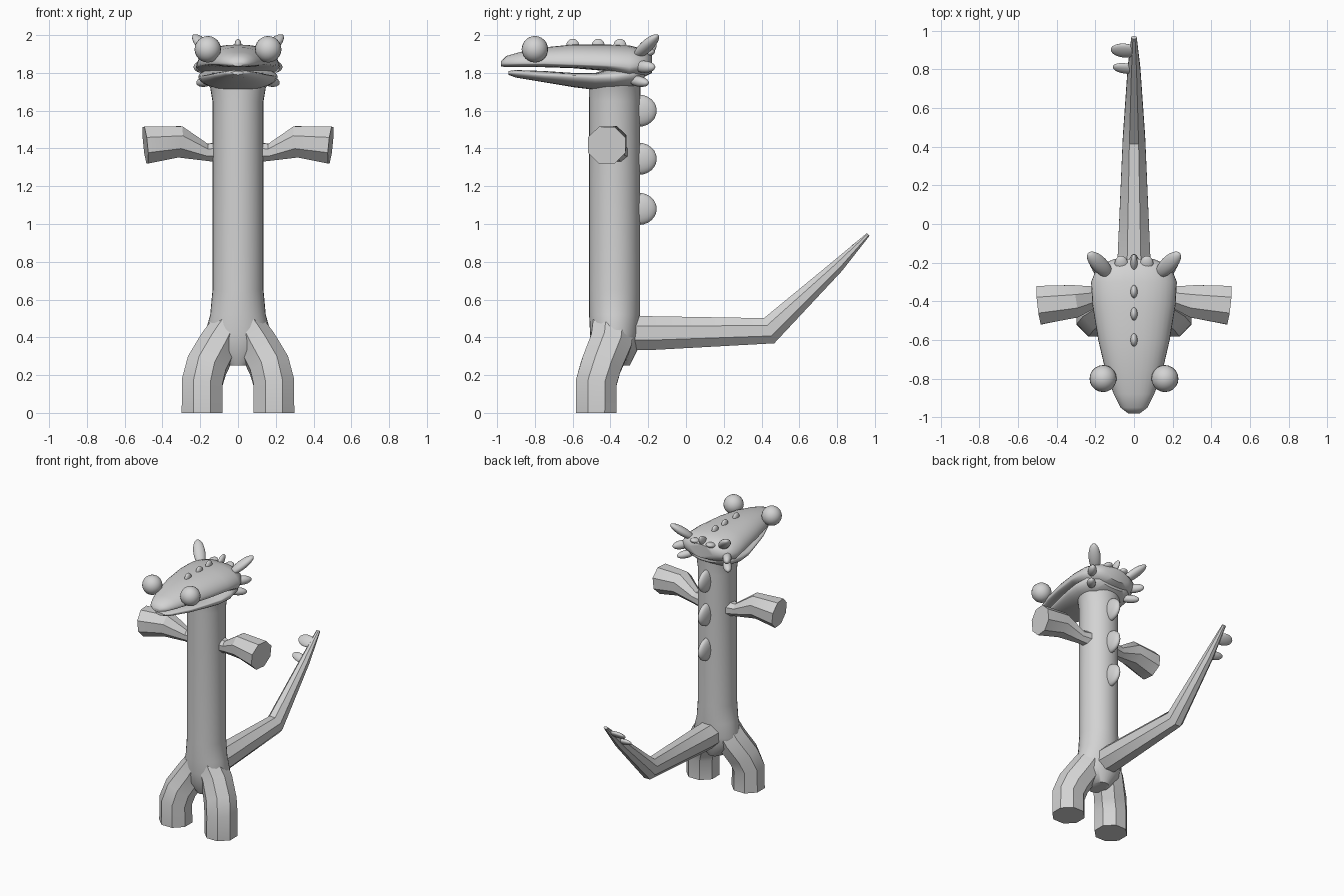
import bpy, bmesh, math
from mathutils import Vector, Matrix

cube = bpy.data.objects.get("Cube")
if cube:
    bpy.data.objects.remove(cube, do_unlink=True)

GREY = (0.65, 0.65, 0.65, 1)
mat = bpy.data.materials.new("plain_grey")
mat.use_nodes = True
mat.diffuse_color = GREY
bsdf = next(n for n in mat.node_tree.nodes if n.type == 'BSDF_PRINCIPLED')
bsdf.inputs["Base Color"].default_value = GREY


def finish(name, bm, angle):
    bmesh.ops.recalc_face_normals(bm, faces=bm.faces)
    mesh = bpy.data.meshes.new(name)
    bm.to_mesh(mesh)
    bm.free()
    mesh.materials.append(mat)
    ob = bpy.data.objects.new(name, mesh)
    bpy.context.collection.objects.link(ob)
    bpy.ops.object.select_all(action='DESELECT')
    ob.select_set(True)
    bpy.context.view_layer.objects.active = ob
    bpy.ops.object.shade_smooth_by_angle(angle=math.radians(angle))


def loft(name, rings, angle=40):
    """Skin a list of equal-length rings and cap both ends."""
    bm = bmesh.new()
    rows = [[bm.verts.new(p) for p in ring] for ring in rings]
    n = len(rows[0])
    for a, b in zip(rows, rows[1:]):
        for i in range(n):
            j = (i + 1) % n
            bm.faces.new((a[i], a[j], b[j], b[i]))
    bm.faces.new(rows[0])
    bm.faces.new(rows[-1])
    finish(name, bm, angle)


def tube(name, path, side, sides=8, angle=30):
    """Faceted limb: path holds (centre, radius along side, other radius)."""
    pts = [Vector(p[0]) for p in path]
    side = Vector(side)
    rings = []
    for k, (_, ra, rb) in enumerate(path):
        before = (pts[k] - pts[max(k - 1, 0)]).normalized()
        after = (pts[min(k + 1, len(pts) - 1)] - pts[k]).normalized()
        tangent = (before + after).normalized()
        u = (side - tangent * side.dot(tangent)).normalized()
        v = tangent.cross(u)
        grow = 1 / math.cos(math.pi / sides)
        turns = [(i + 0.5) * math.tau / sides for i in range(sides)]
        rings.append([pts[k] + (u * ra * math.cos(t) + v * rb * math.sin(t)) * grow
                      for t in turns])
    loft(name, rings, angle)


def head_part(name, sections, n=32):
    """Loft along y from (y, half width, top, widest height, bottom)."""
    rings = []
    for y, w, top, mid, bottom in sections:
        ring = []
        for i in range(n):
            t = i * math.tau / n
            c, s = math.cos(t), math.sin(t)
            z = mid + s * (top - mid if s > 0 else mid - bottom)
            ring.append((w * math.copysign(abs(c) ** 0.85, c), y, z))
        rings.append(ring)
    loft(name, rings, 50)


def blob(name, base, tip, ra, rb, roll=0):
    """Ellipsoid stretched from base to tip."""
    base, tip = Vector(base), Vector(tip)
    axis = tip - base
    bm = bmesh.new()
    bmesh.ops.create_uvsphere(bm, u_segments=20, v_segments=12, radius=1)
    turn = axis.to_track_quat('Z', 'Y').to_matrix().to_4x4()
    bm.transform(Matrix.Translation((base + tip) / 2) @ turn
                 @ Matrix.Rotation(roll, 4, 'Z')
                 @ Matrix.Diagonal((ra, rb, axis.length / 2, 1)))
    finish(name, bm, 60)


# Upright body, flared at the hips and under the head
BODY_Y = -0.378
body = [(0.25, 0.06, 0.08), (0.33, 0.15, 0.12), (0.42, 0.175, 0.13),
        (0.52, 0.147, 0.135), (0.65, 0.135, 0.135), (1.65, 0.135, 0.135),
        (1.72, 0.147, 0.137), (1.8, 0.18, 0.14)]
loft("body", [[(rx * math.cos(i * math.tau / 32), BODY_Y + ry * math.sin(i * math.tau / 32), z)
               for i in range(32)] for z, rx, ry in body], 50)

# Head: upper skull with snout, and lower jaw
head_part("upper_head", [
    (-0.98, 0.03, 1.86, 1.85, 1.835), (-0.95, 0.07, 1.89, 1.85, 1.83),
    (-0.88, 0.105, 1.91, 1.85, 1.83), (-0.75, 0.15, 1.935, 1.85, 1.83),
    (-0.6, 0.185, 1.95, 1.845, 1.825), (-0.42, 0.215, 1.95, 1.84, 1.81),
    (-0.3, 0.222, 1.945, 1.83, 1.76), (-0.22, 0.19, 1.925, 1.84, 1.78),
    (-0.18, 0.1, 1.9, 1.85, 1.8)])
head_part("lower_jaw", [
    (-0.94, 0.03, 1.81, 1.8, 1.79), (-0.9, 0.07, 1.815, 1.8, 1.775),
    (-0.75, 0.13, 1.81, 1.79, 1.75), (-0.6, 0.17, 1.8, 1.785, 1.725),
    (-0.48, 0.2, 1.8, 1.78, 1.71), (-0.38, 0.21, 1.83, 1.78, 1.71),
    (-0.28, 0.195, 1.84, 1.79, 1.72), (-0.22, 0.12, 1.84, 1.8, 1.76)])

# Paired parts
for label, s in (("left", 1), ("right", -1)):
    tube(label + "_leg", [
        ((s * 0.19, -0.475, 0), 0.108, 0.108), ((s * 0.19, -0.475, 0.16), 0.108, 0.108),
        ((s * 0.165, -0.45, 0.25), 0.107, 0.107), ((s * 0.1, -0.4, 0.37), 0.1, 0.11),
        ((s * 0.03, -0.38, 0.5), 0.08, 0.11)], (1, 0, 0))
    tube(label + "_arm", [
        ((s * 0.09, -0.36, 1.38), 0.055, 0.055), ((s * 0.17, -0.37, 1.38), 0.045, 0.045),
        ((s * 0.31, -0.4, 1.435), 0.085, 0.083), ((s * 0.49, -0.42, 1.417), 0.1, 0.098)],
        (0, 1, 0))
    blob(label + "_eye", (s * 0.16, -0.8, 1.855), (s * 0.16, -0.8, 1.995), 0.07, 0.07)
    blob(label + "_ear", (s * 0.12, -0.27, 1.88), (s * 0.235, -0.15, 2.0), 0.042, 0.03)
    blob(label + "_upper_cheek_fin", (s * 0.15, -0.28, 1.835), (s * 0.228, -0.165, 1.83), 0.03, 0.032)
    blob(label + "_lower_cheek_fin", (s * 0.13, -0.3, 1.765), (s * 0.215, -0.2, 1.745), 0.03, 0.028)
    blob(label + "_nape_scale", (s * 0.06, -0.25, 1.89), (s * 0.07, -0.165, 1.915), 0.035, 0.02)

# Tail with two side fins near the tip
tube("tail", [
    ((0, -0.35, 0.422), 0.088, 0.09), ((0, -0.2, 0.422), 0.086, 0.09),
    ((0, 0.44, 0.435), 0.058, 0.072), ((0, 0.8, 0.775), 0.033, 0.035),
    ((0, 0.965, 0.945), 0.014, 0.01)], (1, 0, 0))
blob("tail_fin_outer", (0.02, 0.89, 0.875), (-0.12, 0.905, 0.885), 0.045, 0.018, -0.7)
blob("tail_fin_inner", (0.02, 0.795, 0.78), (-0.11, 0.815, 0.8), 0.032, 0.018, -0.7)

# Spikes along the back and the crown
for i, z in enumerate((1.08, 1.345, 1.6)):
    blob(f"back_spike_{i + 1}", (0, -0.345, z), (0, -0.155, z), 0.035, 0.085)
for i, y in enumerate((-0.605, -0.47, -0.355)):
    blob(f"crown_spike_{i + 1}", (0, y, 1.91), (0, y + 0.01, 1.98), 0.018, 0.034)
blob("nape_spike", (0, -0.25, 1.88), (0, -0.16, 1.955), 0.018, 0.03)
